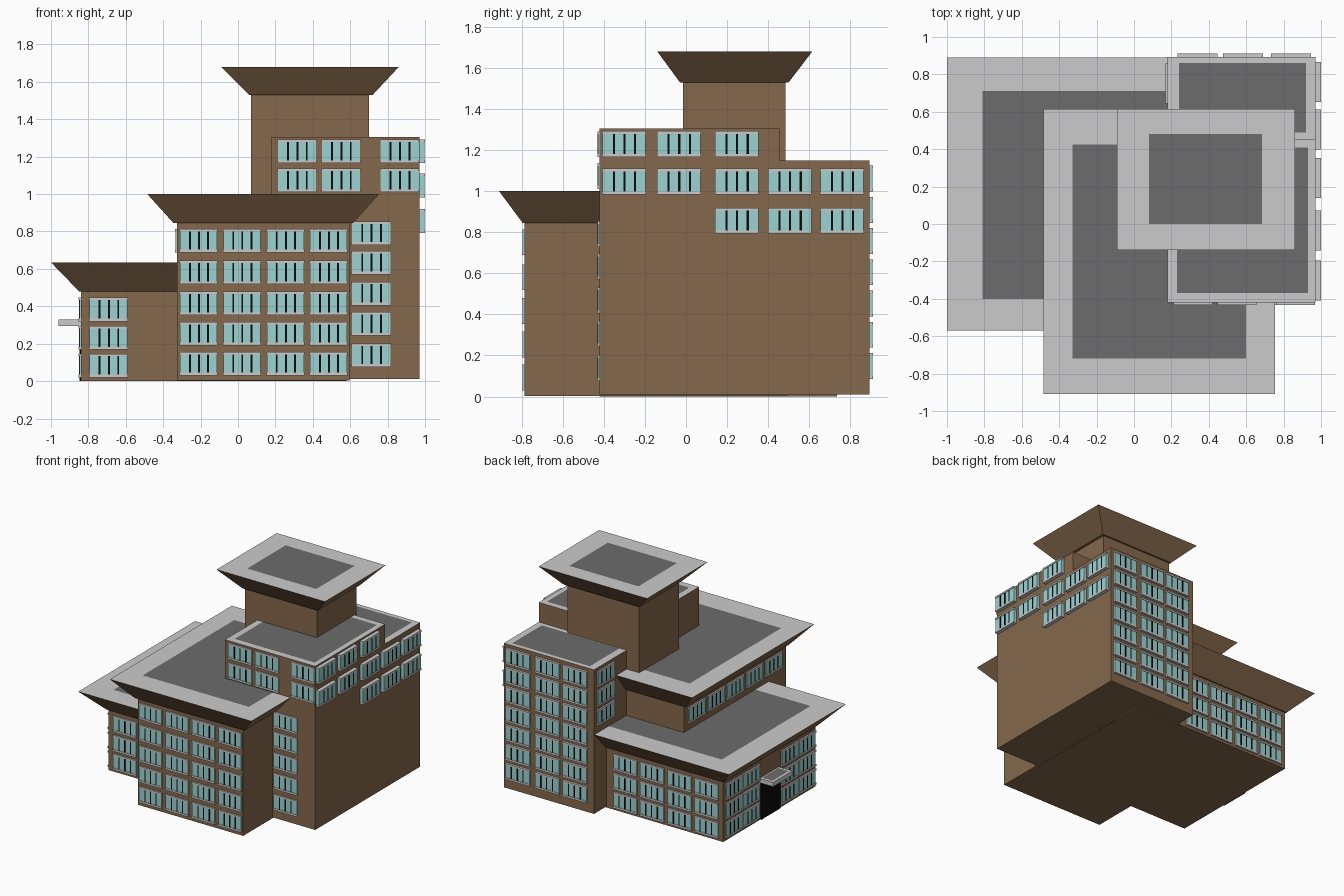
import bpy
import bmesh

cube = bpy.data.objects.get("Cube")
if cube:
    bpy.data.objects.remove(cube, do_unlink=True)


def material(name, rgb):
    m = bpy.data.materials.new(name)
    m.use_nodes = True
    color = (*rgb, 1)
    m.diffuse_color = color
    m.node_tree.nodes["Principled BSDF"].inputs["Base Color"].default_value = color
    return m


MATS = [
    material("brown_wall", (0.235, 0.14, 0.072)),
    material("light_grey_trim", (0.6, 0.6, 0.6)),
    material("dark_grey_roof", (0.15, 0.15, 0.15)),
    material("pale_blue_glass", (0.34, 0.65, 0.65)),
    material("black", (0.003, 0.003, 0.003)),
]
WALL, TRIM, ROOF, GLASS, BLACK = range(5)


def finish(name, bm):
    mesh = bpy.data.meshes.new(name)
    bmesh.ops.recalc_face_normals(bm, faces=bm.faces)
    bm.to_mesh(mesh)
    bm.free()
    for m in MATS:
        mesh.materials.append(m)
    obj = bpy.data.objects.new(name, mesh)
    bpy.context.scene.collection.objects.link(obj)
    return obj


def loft(name, rings, side=WALL, bottom=WALL):
    """Stack rectangles (x0, x1, y0, y1, z); level rings become trim, top cap becomes roof."""
    bm = bmesh.new()
    loops = [[bm.verts.new(p) for p in
              ((x0, y0, z), (x1, y0, z), (x1, y1, z), (x0, y1, z))]
             for x0, x1, y0, y1, z in rings]
    bm.faces.new(loops[0]).material_index = bottom
    for i, (a, b) in enumerate(zip(loops, loops[1:])):
        level = rings[i][4] == rings[i + 1][4]
        for k in range(4):
            n = (k + 1) % 4
            f = bm.faces.new((a[k], a[n], b[n], b[k]))
            f.material_index = TRIM if level else side
    bm.faces.new(loops[-1]).material_index = ROOF
    return finish(name, bm)


def add_box(bm, lo, hi, mat):
    v = [bm.verts.new((x, y, z)) for x in (lo[0], hi[0])
         for y in (lo[1], hi[1]) for z in (lo[2], hi[2])]
    for q in ((0, 1, 3, 2), (4, 5, 7, 6), (0, 1, 5, 4),
              (2, 3, 7, 6), (0, 2, 6, 4), (1, 3, 7, 5)):
        bm.faces.new([v[i] for i in q]).material_index = mat


def windows(name, axis, sign, wall, depth, cells, w=0.205, h=0.122):
    """Windows on a wall facing sign*axis; cells hold the low corner (u, z) of each."""
    bm = bmesh.new()

    def plate(u0, u1, z0, z1, out, mat):
        a, b = sorted((wall - sign * 0.01, wall + sign * out))
        if axis == "x":
            add_box(bm, (a, u0, z0), (b, u1, z1), mat)
        else:
            add_box(bm, (u0, a, z0), (u1, b, z1), mat)

    for u, z in cells:
        plate(u, u + w, z, z + h, depth, GLASS)
        # sill and lintel
        plate(u - 0.002, u + w + 0.002, z - 0.002, z + 0.013, depth + 0.004, TRIM)
        plate(u - 0.002, u + w + 0.002, z + h - 0.011, z + h + 0.002, depth + 0.004, TRIM)
        # dark mullions
        for k in (1, 2, 3):
            c = u + w * (0.02 + k * 0.245)
            plate(c - 0.005, c + 0.005, z + 0.013, z + h - 0.011, depth + 0.002, BLACK)
    return finish(name, bm)


def grid(us, zs):
    return [(u, z) for u in us for z in zs]


# Low wing
loft("low_wing_walls", [(-0.84, 0.58, -0.42, 0.735, 0), (-0.84, 0.58, -0.42, 0.735, 0.5)])
loft("low_wing_roof", [(-0.85, 0.5, -0.43, 0.745, 0.48), (-1, 0.5, -0.57, 0.89, 0.635),
                       (-0.81, 0.45, -0.4, 0.71, 0.635)])

# Middle block
loft("middle_block_walls", [(-0.325, 0.595, -0.785, 0.49, 0.002),
                            (-0.325, 0.595, -0.785, 0.49, 0.86)])
loft("middle_block_roof", [(-0.345, 0.615, -0.795, 0.5, 0.845), (-0.485, 0.755, -0.91, 0.615, 1),
                           (-0.33, 0.6, -0.72, 0.425, 1)])

# Tall block in two heights
loft("tower_front", [(0.18, 0.97, -0.42, 0.455, 0.01), (0.18, 0.97, -0.42, 0.455, 1.305),
                     (0.23, 0.93, -0.37, 0.41, 1.305)])
loft("tower_back", [(0.18, 0.97, 0.44, 0.893, 0.01), (0.18, 0.97, 0.44, 0.893, 1.15),
                    (0.24, 0.92, 0.49, 0.86, 1.15)])

# Penthouse
loft("penthouse_walls", [(0.07, 0.7, -0.015, 0.485, 0.95), (0.07, 0.7, -0.015, 0.485, 1.55)])
loft("penthouse_roof", [(0.06, 0.72, -0.03, 0.5, 1.53), (-0.09, 0.86, -0.14, 0.615, 1.68),
                        (0.08, 0.685, 0, 0.48, 1.68)])

# Entrance
door = bmesh.new()
add_box(door, (-0.848, 0.03, 0), (-0.83, 0.27, 0.295), BLACK)
finish("entrance_door", door)
loft("entrance_canopy", [(-0.96, -0.83, 0.04, 0.28, 0.295), (-0.96, -0.83, 0.04, 0.28, 0.33),
                         (-0.94, -0.85, 0.06, 0.26, 0.33)], side=TRIM, bottom=TRIM)

# Windows, wall by wall
low_rows = (0.022, 0.17, 0.322)
mid_rows = (0.032, 0.193, 0.355, 0.52, 0.69)
windows("low_wing_front_windows", "y", -1, -0.42, 0.01, grid((-0.795,), low_rows))
windows("low_wing_left_windows", "x", -1, -0.84, 0.008,
        grid((0.5, 0.285, -0.195, -0.41), low_rows))
windows("low_wing_back_windows", "y", 1, 0.735, 0.01,
        grid((-0.8, -0.565, -0.325, -0.09), low_rows))
windows("middle_front_windows", "y", -1, -0.785, 0.01,
        grid((-0.31, -0.078, 0.155, 0.385), mid_rows), w=0.198)
windows("middle_left_windows", "x", -1, -0.325, 0.008,
        grid((0.23, -0.01, -0.25, -0.49, -0.73), mid_rows[-1:]))
windows("tower_front_windows", "y", -1, -0.42, 0.008,
        grid((0.61,), (0.078, 0.245, 0.407, 0.572, 0.73))
        + grid((0.213, 0.448, 0.762), (1.012, 1.167)))
upper = (-0.407, -0.14, 0.142)
rear = (0.4, 0.655)
windows("tower_right_windows", "x", 1, 0.97, 0.026,
        grid(upper, (1.168,)) + grid(upper + rear, (0.985,))
        + grid(upper[-1:] + rear, (0.795,)), w=0.21)
tower_rows = [0.088 + 0.152 * i for i in range(7)]
windows("tower_back_windows", "y", 1, 0.893, 0.014,
        grid((0.235, 0.478, 0.735), tower_rows), w=0.21)
windows("tower_left_windows", "x", -1, 0.18, 0.008, grid((0.645,), tower_rows[4:]), w=0.21)
